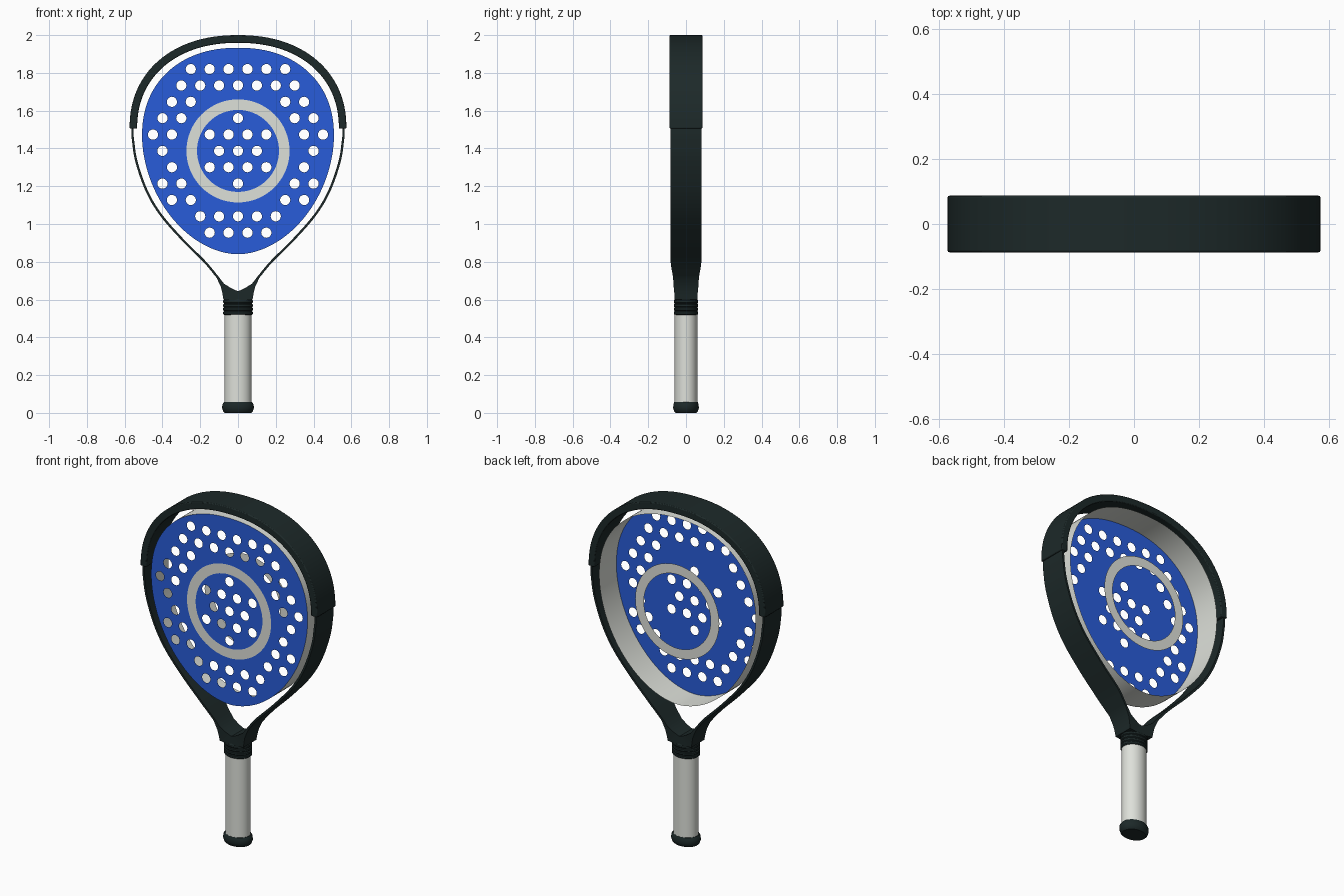
import bpy, bmesh, math
from mathutils import Vector

cube = bpy.data.objects.get("Cube")
if cube:
    bpy.data.objects.remove(cube, do_unlink=True)


def material(name, rgb):
    m = bpy.data.materials.new(name)
    m.use_nodes = True
    m.diffuse_color = (*rgb, 1)
    m.node_tree.nodes["Principled BSDF"].inputs["Base Color"].default_value = (*rgb, 1)
    return m


BLUE = material("face blue", (0.022, 0.108, 0.7))
GREY = material("light grey", (0.73, 0.75, 0.7))
DARK = material("dark green black", (0.012, 0.022, 0.022))


def add_mesh(name, mesh, mat):
    obj = bpy.data.objects.new(name, mesh)
    bpy.context.collection.objects.link(obj)
    mesh.materials.clear()
    mesh.materials.append(mat)
    return obj


def finish(name, bm, mat, bevel=0):
    bmesh.ops.recalc_face_normals(bm, faces=bm.faces)
    mesh = bpy.data.meshes.new(name)
    bm.to_mesh(mesh)
    bm.free()
    obj = add_mesh(name, mesh, mat)
    if bevel:
        mod = obj.modifiers.new("soft edges", "BEVEL")
        mod.width = bevel
        mod.segments = 2
        mod.limit_method = "ANGLE"
        mod.angle_limit = math.radians(40)
    bpy.ops.object.select_all(action="DESELECT")
    obj.select_set(True)
    bpy.context.view_layer.objects.active = obj
    bpy.ops.object.shade_smooth_by_angle(angle=math.radians(35))
    return obj


def skin(bm, rings, closed=False):
    """Bridge rings of vertices with quads; cap the ends if open."""
    rings = [[bm.verts.new(p) for p in ring] for ring in rings]
    n = len(rings[0])
    for i in range(len(rings) - (not closed)):
        a, b = rings[i], rings[(i + 1) % len(rings)]
        for j in range(n):
            k = (j + 1) % n
            bm.faces.new((a[j], a[k], b[k], b[j]))
    if not closed:
        bm.faces.new(rings[0])
        bm.faces.new(rings[-1])


def band(name, stations, mat, closed, bevel=0):
    """Each station is outer point, inner point and half depth."""
    bm = bmesh.new()
    skin(bm, [[(o[0], -d, o[1]), (o[0], d, o[1]), (i[0], d, i[1]), (i[0], -d, i[1])]
              for o, i, d in stations], closed)
    return finish(name, bm, mat, bevel)


def lathe(name, profile, mat, sides=40):
    """Stack of oval sections given as (z, x radius, y radius)."""
    bm = bmesh.new()
    angles = [2 * math.pi * i / sides for i in range(sides)]
    skin(bm, [[(rx * math.cos(t), ry * math.sin(t), z) for t in angles]
              for z, rx, ry in profile])
    return finish(name, bm, mat)


def arch(a, b, base, power=2.2, steps=32):
    """Quarter of a rounded outline, from the crown down to the side."""
    out = []
    for i in range(steps + 1):
        t = math.pi / 2 * (1 - i / steps)
        out.append(Vector((a * max(math.cos(t), 0) ** (2 / power) if i else 0,
                           base + b * math.sin(t) ** (2 / power))))
    return out


def spline(points, steps=6):
    """Smooth curve through the points."""
    p = [Vector(q) for q in points]
    p = [2 * p[0] - p[1]] + p + [2 * p[-1] - p[-2]]
    out = []
    for a, b, c, d in zip(p, p[1:], p[2:], p[3:]):
        for s in range(steps):
            t = s / steps
            out.append(0.5 * (2 * b + (c - a) * t + (2 * a - 5 * b + 4 * c - d) * t * t
                              + (3 * b - a - 3 * c + d) * t ** 3))
    return out + [p[-2]]


def flip(v):
    return Vector((-v[0], v[1]))


def mirrored(half, skip_last):
    other = half[1:-1] if skip_last else half[1:]
    return [(flip(o), flip(i), d) for o, i, d in reversed(other)] + half


# Frame: thin hoop whose arms run down into a solid throat
outline = arch(0.565, 0.488, 1.505) + spline(
    [(0.564, 1.46), (0.545, 1.335), (0.492, 1.18), (0.417, 1.05),
     (0.3, 0.915), (0.18, 0.795), (0.113, 0.715)])
half = []
for n, p in enumerate(outline):
    along = outline[min(n + 1, len(outline) - 1)] - outline[max(n - 1, 0)]
    inward = Vector((along.y, -along.x)).normalized() * 0.012
    if n == 0:
        inward = Vector((0, -0.012))
    taper = 0.081 - 0.012 * max(0, (0.79 - p.y) / 0.07)
    half.append((p, p + inward, max(taper, 0.068)))
half += [(Vector((0.09, 0.665)), Vector((0.075, 0.685)), 0.065),
         (Vector((0.083, 0.635)), Vector((0.04, 0.662)), 0.062),
         (Vector((0.077, 0.6)), Vector((0.015, 0.65)), 0.06),
         (Vector((0, 0.59)), Vector((0, 0.645)), 0.06)]
band("frame", mirrored(half, True)[::-1], DARK, True)

# Bumper: thicker guard over the upper half of the frame
guard = [(o, i, 0.087) for o, i in
         zip(arch(0.574, 0.495, 1.505), arch(0.534, 0.454, 1.505))]
band("bumper_guard", mirrored(guard, False), DARK, False, 0.005)

# Striking face: egg outline with a pattern of drilled holes
CENTRE, ROW, FACE_Y = 1.387, 0.0866, 0.08


def circle(x, z, r, n):
    return [(x + r * math.cos(2 * math.pi * i / n), z + r * math.sin(2 * math.pi * i / n))
            for i in range(n)]


side = arch(0.508, 0.467, 1.466, 2.2) + arch(0.508, -0.626, 1.466, 1.87)[-2::-1]
egg = [tuple(p) for p in side + [flip(p) for p in side[-2:0:-1]]]


def sheet(name, loops, y, mat, back=False):
    """Flat filled sheet; inner loops become holes."""
    curve = bpy.data.curves.new(name, "CURVE")
    curve.dimensions = "2D"
    curve.fill_mode = "BOTH"
    for loop in loops:
        s = curve.splines.new("POLY")
        s.points.add(len(loop) - 1)
        for point, (x, z) in zip(s.points, loop):
            point.co = (x, z, 0, 1)
        s.use_cyclic_u = True
    temp = bpy.data.objects.new(name + "_outline", curve)
    bpy.context.collection.objects.link(temp)
    graph = bpy.context.evaluated_depsgraph_get()
    mesh = bpy.data.meshes.new_from_object(temp.evaluated_get(graph))
    bpy.data.objects.remove(temp, do_unlink=True)
    obj = add_mesh(name, mesh, mat)
    obj.location.y = y
    obj.rotation_euler = (math.pi / 2, 0, math.pi if back else 0)
    return obj


holes = []
reach = [0.15, 0.2, 0.35, 0.4, 0.35, 0.4, 0.45, 0.4, 0.35, 0.3, 0.25]
for k, limit in zip(range(-5, 6), reach):
    for c in range(round(limit * 20) + 1):
        x = -limit + c * 0.1
        if x > limit + 0.01:
            break
        # leave the band around the ring undrilled
        if not 0.19 < math.hypot(x, k * ROW) < 0.32:
            holes.append(circle(x, CENTRE + k * ROW, 0.027, 20))
sheet("striking_face", [egg] + holes, -FACE_Y, BLUE)

# Painted ring on the front and its twin at the back
ring = [circle(0, CENTRE, 0.273, 64), circle(0, CENTRE, 0.217, 64)]
sheet("front_ring", ring, -FACE_Y - 0.003, GREY)
sheet("back_ring", ring, FACE_Y + 0.001, GREY, back=True)

# Side wall running back from the edge of the face
bm = bmesh.new()
front, rear = [[bm.verts.new((x, y, z)) for x, z in egg] for y in (-FACE_Y, FACE_Y)]
for i in range(len(egg)):
    j = (i + 1) % len(egg)
    bm.faces.new((front[i], front[j], rear[j], rear[i]))
finish("face_side_wall", bm, GREY)

# Handle: butt cap, grip and ribbed collar
lathe("butt_cap", [(0, 0.07, 0.055), (0.008, 0.078, 0.063), (0.025, 0.084, 0.068),
                   (0.045, 0.083, 0.067), (0.057, 0.074, 0.062)], DARK)
lathe("grip", [(0.05, 0.071, 0.061), (0.53, 0.071, 0.061)], GREY)
ribs = [(0.518, 0.07, 0.058)]
for r in range(4):
    z = 0.52 + r * 0.02
    ribs += [(z, 0.074, 0.061), (z + 0.004, 0.079, 0.064),
             (z + 0.014, 0.079, 0.064), (z + 0.018, 0.074, 0.061)]
lathe("collar", ribs + [(0.615, 0.072, 0.058)], DARK)
